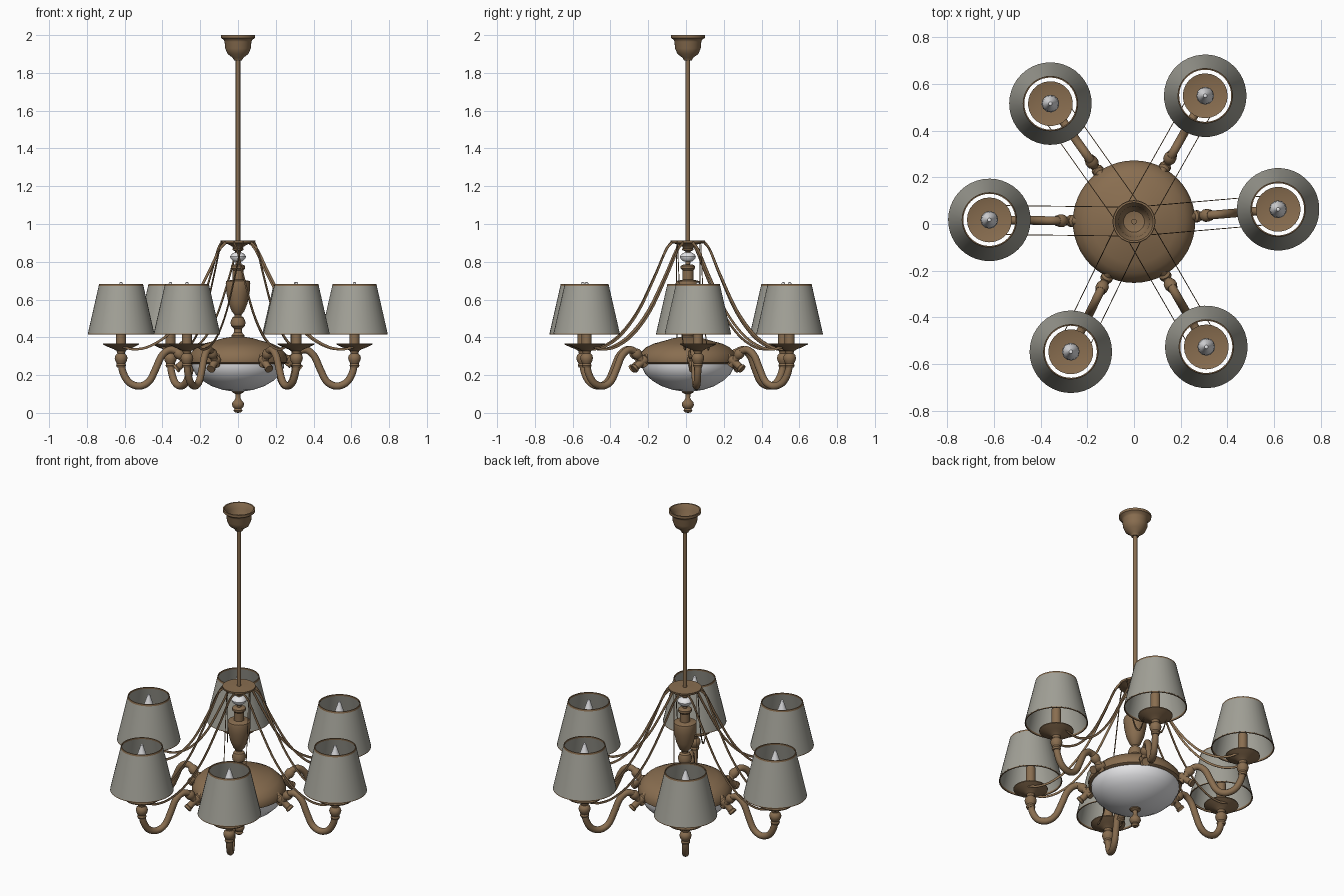
import bpy, bmesh, math
from mathutils import Vector, Matrix

if "Cube" in bpy.data.objects:
    bpy.data.objects.remove(bpy.data.objects["Cube"])


def material(name, rgb):
    m = bpy.data.materials.new(name)
    m.use_nodes = True
    m.diffuse_color = (*rgb, 1)
    m.node_tree.nodes["Principled BSDF"].inputs["Base Color"].default_value = (*rgb, 1)
    return m


bronze = material("bronze", (0.25, 0.155, 0.08))
fabric = material("grey fabric", (0.36, 0.355, 0.31))
glass = material("white glass", (0.8, 0.8, 0.82))

CENTRE = Matrix.Translation((0, 0.01, 0))
LAMP_R = 0.619


def finish(name, bm, mat, matrix, angle=35):
    bmesh.ops.recalc_face_normals(bm, faces=bm.faces)
    me = bpy.data.meshes.new(name)
    bm.to_mesh(me)
    bm.free()
    me.materials.append(mat)
    ob = bpy.data.objects.new(name, me)
    bpy.context.collection.objects.link(ob)
    ob.matrix_world = matrix
    bpy.ops.object.select_all(action='DESELECT')
    ob.select_set(True)
    bpy.context.view_layer.objects.active = ob
    bpy.ops.object.shade_smooth_by_angle(angle=math.radians(angle))
    return ob


def turned(name, profile, mat, matrix=CENTRE, sides=32):
    """Lathe a list of (radius, height) points."""
    bm = bmesh.new()
    verts = [bm.verts.new((r, 0, z)) for r, z in profile]
    edges = [bm.edges.new(pair) for pair in zip(verts, verts[1:])]
    bmesh.ops.spin(bm, geom=verts + edges, cent=(0, 0, 0), axis=(0, 0, 1),
                   angle=math.tau, steps=sides, use_merge=True)
    bmesh.ops.remove_doubles(bm, verts=bm.verts, dist=0.0001)
    return finish(name, bm, mat, matrix)


def smooth_path(points, steps=6):
    """Catmull-Rom samples through (distance, height) points."""
    p = [Vector(q) for q in points]
    p = [2 * p[0] - p[1]] + p + [2 * p[-1] - p[-2]]
    out = []
    for a, b, c, d in zip(p, p[1:], p[2:], p[3:]):
        for i in range(steps):
            t = i / steps
            out.append(0.5 * (2 * b + (c - a) * t + (2 * a - 5 * b + 4 * c - d) * t ** 2
                              + (3 * b - a - 3 * c + d) * t ** 3))
    return out + [p[-2]]


def sweep(name, points, half_side, half_plane, sides, mat, matrix):
    """Sweep an ellipse along a path lying in the local xz plane."""
    path = smooth_path(points)
    bm = bmesh.new()
    rings = []
    for i, q in enumerate(path):
        tan = (path[min(i + 1, len(path) - 1)] - path[max(i - 1, 0)]).normalized()
        ring = []
        for k in range(sides):
            a = math.tau * (k + 0.5) / sides
            n = math.sin(a) * half_plane
            ring.append(bm.verts.new((q.x - tan.y * n, math.cos(a) * half_side, q.y + tan.x * n)))
        rings.append(ring)
    for r1, r2 in zip(rings, rings[1:]):
        for k in range(sides):
            j = (k + 1) % sides
            bm.faces.new((r1[k], r1[j], r2[j], r2[k]))
    bm.faces.new(rings[0])
    bm.faces.new(rings[-1])
    return finish(name, bm, mat, matrix, 50)


# Ceiling canopy, open at the top, and hanging rod
turned("ceiling_canopy", [(0, 1.865), (.02, 1.865), (.028, 1.88), (.055, 1.90), (.068, 1.93),
                          (.071, 1.965), (.075, 1.975), (.09, 1.985), (.09, 2.0), (.082, 2.0),
                          (.066, 1.97), (.06, 1.93), (.045, 1.91), (0, 1.90)], bronze)
turned("hanging_rod", [(0, .90), (.012, .90), (.012, 1.91), (0, 1.91)], bronze, sides=16)

# Crown plate that carries the ribbons
turned("crown_plate", [(0, .86), (.02, .86), (.03, .88), (.05, .892), (.09, .90),
                       (.092, .912), (.03, .912), (0, .915)], bronze)

# Central column: neck, glass bead, vase and ball
turned("upper_neck", [(0, .87), (.03, .87), (.03, .862), (.014, .855), (.012, .77), (0, .77)], bronze)
turned("glass_bead", [(0, .80), (.025, .803), (.04, .818), (.042, .828), (.035, .84),
                      (.018, .85), (0, .85)], glass)
turned("column_vase", [(0, .785), (.025, .785), (.038, .778), (.038, .765), (.029, .755),
                       (.029, .705), (.062, .698), (.065, .685), (.062, .64), (.05, .58),
                       (.032, .535), (.018, .52), (.018, .512), (.03, .505), (.04, .48),
                       (.036, .46), (.02, .445), (.022, .425), (.035, .41), (.035, .39),
                       (0, .39)], bronze)

# Central body: bronze lid, white bowl and bottom finial
turned("body_lid", [(0, .405), (.04, .402), (.08, .395), (.12, .383), (.18, .367), (.222, .347),
                    (.25, .318), (.262, .287), (.26, .268), (.245, .26), (.225, .262),
                    (0, .262)], bronze, sides=48)
turned("glass_bowl", [(.245, .263), (.243, .24), (.225, .205), (.19, .172), (.14, .142),
                      (.08, .122), (.03, .114), (0, .113)], glass, sides=48)
turned("bottom_finial", [(0, .12), (.032, .118), (.03, .108), (.014, .10), (.012, .08),
                         (.018, .068), (.03, .055), (.032, .042), (.026, .028), (.018, .022),
                         (.024, .012), (.014, .002), (0, 0)], bronze, sides=24)

arm_path = [(.26, .25), (.29, .285), (.325, .325), (.365, .333), (.405, .30), (.435, .235),
            (.47, .168), (.52, .142), (.575, .16), (.609, .215), (.619, .28)]
ribbon_path = [(.062, .905), (.10, .86), (.165, .725), (.265, .54), (.37, .415),
               (.47, .352), (.55, .337), (.61, .35)]

# Six arms, each with its lamp and pair of ribbons
for n, degrees in enumerate((4.9, 60.5, 125.3, 179.3, 244.1, 300)):
    spin = CENTRE @ Matrix.Rotation(math.radians(degrees), 4, 'Z')
    lamp = spin @ Matrix.Translation((LAMP_R, 0, 0))
    tag = f"_{n + 1}"
    sweep("arm" + tag, arm_path, .019, .019, 14, bronze, spin)

    # Turned socket sticking out of the body, tilted downwards
    tilt = spin @ Matrix.Translation((.23, 0, .31)) @ Matrix.Rotation(math.radians(128), 4, 'Y')
    turned("arm_socket" + tag, [(0, 0), (.018, 0), (.018, .03), (.026, .04), (.026, .055),
                                (.019, .065), (.019, .11), (.023, .115), (.023, .128),
                                (0, .128)], bronze, tilt, 16)
    # Collar on the arm's crest
    crest = spin @ Matrix.Translation((.312, 0, .312)) @ Matrix.Rotation(math.radians(45), 4, 'Y')
    turned("arm_collar" + tag, [(0, -.022), (.02, -.022), (.027, -.01), (.027, .01), (.02, .022),
                                (0, .022)], bronze, crest, 16)

    turned("lamp_cup" + tag, [(0, .24), (.021, .24), (.026, .25), (.023, .262), (.03, .275),
                              (.034, .29), (.03, .305), (.02, .315), (.024, .328), (.04, .338),
                              (.06, .345), (.096, .362), (.096, .367), (.06, .358),
                              (0, .358)], bronze, lamp, 24)
    turned("candle_sleeve" + tag, [(0, .355), (.027, .355), (.027, .50), (0, .50)], bronze, lamp, 20)
    turned("bulb" + tag, [(.018, .50), (.03, .525), (.038, .56), (.034, .60), (.023, .64),
                          (.011, .675), (.008, .69), (0, .694)], glass, lamp, 12)
    turned("lamp_shade" + tag, [(.176, .42), (.118, .674), (.114, .674), (.172, .42),
                                (.176, .42)], fabric, lamp, 40)
    for label, z, r in (("lower", .415, .1765), ("upper", .672, .1185)):
        turned(f"{label}_shade_trim{tag}", [(r, z), (r - .002, z + .01), (r - .007, z + .01),
                                            (r - .006, z), (r, z)], bronze, lamp, 40)
    for side in (-1, 1):
        place = spin @ Matrix.Translation((0, side * .062, 0))
        sweep(f"ribbon{tag}_{'left' if side > 0 else 'right'}", ribbon_path, .0025, .009, 4, bronze, place)
